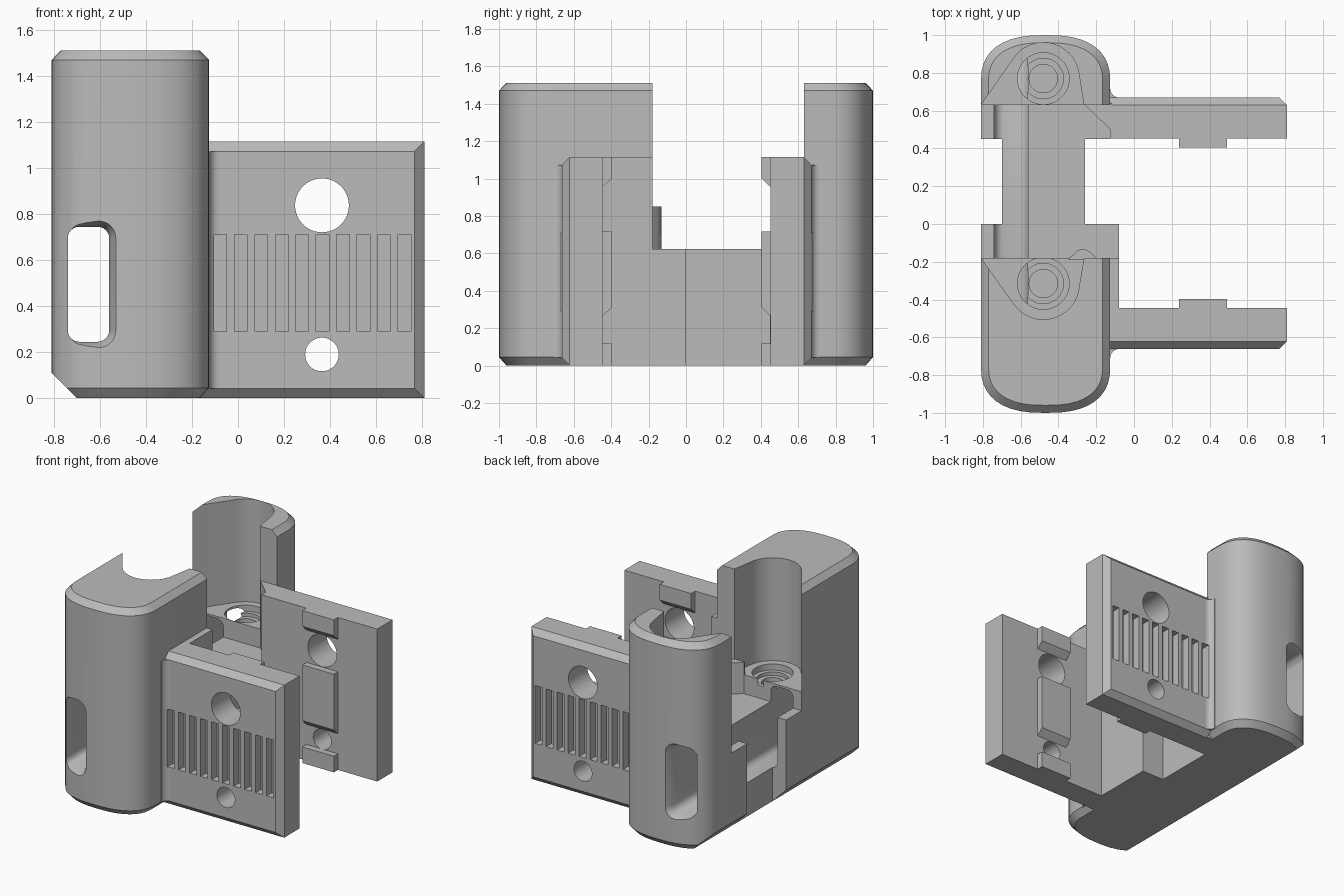
import bpy, bmesh, math
from mathutils import Vector

if "Cube" in bpy.data.objects:
    bpy.data.objects.remove(bpy.data.objects["Cube"])

grey = bpy.data.materials.new("plain grey")
grey.diffuse_color = (0.5, 0.5, 0.5, 1)
grey.use_nodes = True
grey.node_tree.nodes["Principled BSDF"].inputs["Base Color"].default_value = grey.diffuse_color


def loft(name, rings):
    """Skin a stack of equal-length closed rings and cap both ends."""
    bm = bmesh.new()
    vs = [[bm.verts.new(p) for p in r] for r in rings]
    n = len(vs[0])
    for a, b in zip(vs, vs[1:]):
        for i in range(n):
            bm.faces.new((a[i], a[(i + 1) % n], b[(i + 1) % n], b[i]))
    bm.faces.new(vs[0][::-1])
    bm.faces.new(vs[-1])
    bmesh.ops.recalc_face_normals(bm, faces=bm.faces)
    me = bpy.data.meshes.new(name)
    bm.to_mesh(me)
    bm.free()
    ob = bpy.data.objects.new(name, me)
    bpy.context.collection.objects.link(ob)
    me.materials.append(grey)
    return ob


def prism(name, pts, z0, z1):
    return loft(name, [[(x, y, z) for x, y in pts] for z in (z0, z1)])


def prism_y(name, pts, y0, y1):
    return loft(name, [[(x, y, z) for x, z in pts] for y in (y0, y1)])


def prism_x(name, pts, x0, x1):
    return loft(name, [[(x, y, z) for y, z in pts] for x in (x0, x1)])


def box(name, x0, x1, y0, y1, z0, z1):
    return prism(name, [(x0, y0), (x1, y0), (x1, y1), (x0, y1)], z0, z1)


def arc(cx, cy, r, a0, a1, n):
    return [(cx + r * math.cos(math.radians(a0 + (a1 - a0) * i / n)),
             cy + r * math.sin(math.radians(a0 + (a1 - a0) * i / n))) for i in range(n + 1)]


def circle(cx, cy, r, n=40):
    return arc(cx, cy, r, 0, 360, n)[:-1]


def cut(target, cutters):
    bpy.context.view_layer.objects.active = target
    for c in cutters:
        m = target.modifiers.new("cut", 'BOOLEAN')
        m.operation, m.solver, m.object = 'DIFFERENCE', 'EXACT', c
        bpy.ops.object.modifier_apply(modifier=m.name)
    for c in cutters:
        bpy.data.objects.remove(c)


def outline(d):
    """Body footprint with softly bulging rounded ends, inset by d."""
    cx, hw = -0.468, 0.342
    q = []
    for i in range(21):
        a = math.pi * i / 20
        c, s = math.cos(a), math.sin(a)
        q.append(((hw - d) * math.copysign(abs(c) ** 0.78, c), 0.76 + (0.24 - d) * s ** 0.85))
    return [(cx + x, y) for x, y in q] + [(cx - x, -y) for x, y in q]


# main body with chamfered top and bottom rims
body = loft("body", [[(x, y, z) for x, y in outline(d)]
                     for d, z in ((0.04, 0), (0, 0.045), (0, 1.47), (0.04, 1.512))])


def channel_ring(y, g):
    pts = []
    for cx, cz, a in ((-0.61, 0.695, 0), (-0.69, 0.695, 90), (-0.69, 0.295, 180), (-0.61, 0.295, 270)):
        pts += arc(cx, cz, 0.05 + g, a, a + 90, 6)
    return [(x, y, z) for x, z in pts]


cutters = [
    box("saddle_gap", -1, 0.2, -0.18, 0.63, 0.622, 2),
    box("left_notch", -1, -0.70, 0, 0.45, -1, 1),
    box("right_notch", -0.26, 0.2, 0, 0.45, -1, 1),
    prism_y("left_chamfer", [(-0.83, 0.13), (-0.83, -0.02), (-0.68, -0.02)], -1.2, 1.2),
    loft("channel", [channel_ring(y, g) for y, g in
                     ((-1.02, 0.04), (-0.94, 0), (0.94, 0), (1.02, 0.04))]),
    box("channel_opening", -0.74, -0.56, -0.18, 0.63, 0.4, 0.8),
]
# rounded pockets and stepped screw seats in both towers
for s, yc, ye in ((1, 0.77, 0.63), (-1, -0.315, -0.18)):
    e = ye - s * 0.02
    pocket = [(-0.265, e), (-0.265, ye)] + arc(-0.48, yc, 0.19, s * 12, s * 146, 24) + [(-0.81, ye), (-0.81, e)]
    cutters.append(prism("pocket", pocket, 0.76, 2))
    for r, z in ((0.137, 0.715), (0.107, 0.69), (0.075, 0.5)):
        cutters.append(prism("screw_seat", circle(-0.48, yc, r), z, 0.9))
cut(body, cutters)

# side plates with chamfered outer edges, holes and grip slots
for s, name, yi, yo, x0 in ((-1, "front", -0.445, -0.662, -0.2), (1, "back", 0.452, 0.67, -0.128)):
    ym = yo - s * 0.04

    def rect(y, d):
        return [(x0, y, d), (0.81 - d, y, d), (0.81 - d, y, 1.115 - d), (x0, y, 1.115 - d)]

    plate = loft(name + "_plate", [rect(yi, 0), rect(ym, 0), rect(yo, 0.042)])
    far, back = yo + s * 0.1, yi - s * 0.1
    tools = [prism_y("hole", circle(0.365, z, r, 48), far, back)
             for z, r in ((0.838, 0.117), (0.19, 0.073))]
    for i in range(10):
        x = -0.105 + i * 0.089
        tools.append(box("slot", x, x + 0.056, min(far, yo - s * 0.06), max(far, yo - s * 0.06), 0.29, 0.712))
    cut(plate, tools)

    # clamping pads on the inner face
    a, b = yi + s * 0.01, yi - s * 0.047
    for part, z0, slope, z1 in (("lower", 0.0, 0, 0.118), ("middle", 0.265, 0.045, 0.718),
                                ("upper", 0.955, 0.045, 1.115)):
        pad = prism_x(name + "_" + part + "_pad", [(a, z0), (yi, z0), (b, z0 + slope), (b, z1), (a, z1)],
                      0.237, 0.492)
        if part != "middle":
            cut(pad, [prism_y("hole", circle(0.365, z, r, 48), -1, 1)
                      for z, r in ((0.838, 0.117), (0.19, 0.073))])
        else:
            cut(pad, [prism_y("hole", circle(0.365, 0.19, 0.073, 48), -1, 1)])

    # concave fillet where plate meets body
    f = [(x, s * y) for x, y in arc(-0.08, abs(yo) + 0.045, 0.045, 180, 270, 8)]
    fillet = prism(name + "_fillet", f + [(-0.08, ym), (-0.14, ym), (-0.14, yo + s * 0.045)], 0.042, 1.073)
    cut(fillet, [box("slot", -0.105, 0.2, min(far, yo - s * 0.06), max(far, yo - s * 0.06), 0.29, 0.712)])

# webs tying the plates to the body
box("front_upper_web", -0.2, -0.08, -0.5, -0.18, 0, 1.115)
box("front_lower_web", -0.2, -0.08, -0.3, 0, 0, 0.622)
box("back_lower_web", -0.262, -0.12, 0.452, 0.64, 0, 0.622)
prism("back_corner_web", [(-0.26, 0.64), (-0.26, 0.63), (-0.125, 0.5), (-0.12, 0.5), (-0.12, 0.64)], 0.6, 1.115)

# small rounded stop beside the front pocket
prism("stop_nub", [(-0.345, -0.19), (-0.2, -0.19), (-0.2, -0.18), (-0.225, -0.155), (-0.25, -0.137),
                   (-0.275, -0.132), (-0.3, -0.14), (-0.32, -0.162), (-0.345, -0.18)], 0.6, 0.85)

# smooth shading with sharp edges kept
for ob in list(bpy.context.scene.objects):
    bpy.ops.object.select_all(action='DESELECT')
    ob.select_set(True)
    bpy.context.view_layer.objects.active = ob
    bpy.ops.object.shade_smooth_by_angle(angle=math.radians(30))
